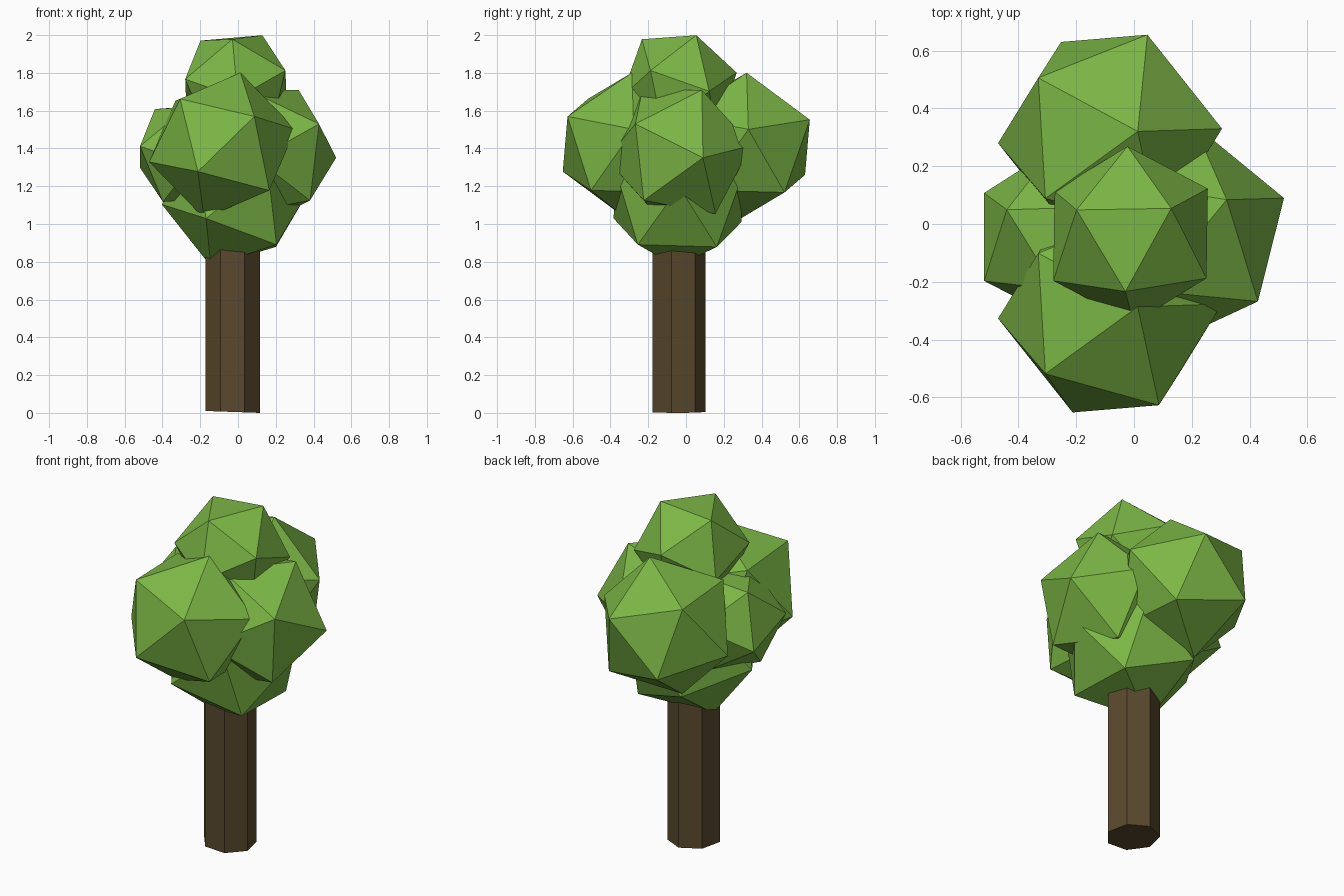
import bpy, bmesh, math
from mathutils import Vector, Matrix

if "Cube" in bpy.data.objects:
    bpy.data.objects.remove(bpy.data.objects["Cube"])


def material(name, color):
    m = bpy.data.materials.new(name)
    m.diffuse_color = (*color, 1)
    m.use_nodes = True
    m.node_tree.nodes["Principled BSDF"].inputs["Base Color"].default_value = m.diffuse_color
    return m


leaf = material("leaf_green", (0.20, 0.47, 0.06))
bark = material("bark_brown", (0.10, 0.066, 0.026))


def add_object(name, bm, mat):
    me = bpy.data.meshes.new(name)
    bm.to_mesh(me)
    bm.free()
    me.materials.append(mat)
    ob = bpy.data.objects.new(name, me)
    bpy.context.collection.objects.link(ob)
    return ob


def face_frame(a, b, c):
    """Rotation whose z is a face's outward direction and x points at corner c."""
    n = (a.normalized() + b.normalized() + c.normalized()).normalized()
    x = c - (a + b) / 2
    x = (x - n * x.dot(n)).normalized()
    return Matrix((x, n.cross(x), n)).transposed()


def clump(name, centre, radius, *corners):
    """Icosahedron turned so one face lies on the three given corners."""
    centre = Vector(centre)
    bm = bmesh.new()
    bmesh.ops.create_icosphere(bm, subdivisions=1, radius=radius)
    bm.faces.ensure_lookup_table()
    source = face_frame(*[v.co.copy() for v in bm.faces[0].verts])
    target = face_frame(*[Vector(p) - centre for p in corners])
    turn = (target @ source.transposed()).to_4x4()
    bm.transform(Matrix.Translation(centre) @ turn)
    return add_object(name, bm, leaf)


# Foliage clumps
clump("top_foliage", (-.012, -.037, 1.735), .313,
      (-.20, .05, 1.97), (.13, .05, 2.0), (-.03, -.23, 1.98))
front = clump("front_foliage", (-.083, -.302, 1.415), .398,
              (.02, -.285, 1.79), (-.31, -.51, 1.65), (.085, -.625, 1.57))
clump("right_foliage", (.152, -.038, 1.38), .39,
      (.52, .09, 1.35), (.32, .085, 1.71), (.43, -.27, 1.53))
clump("left_foliage", (-.257, -.037, 1.375), .309,
      (-.52, -.195, 1.41), (-.52, .105, 1.30), (-.44, .05, 1.61))
clump("lower_foliage", (-.008, -.04, 1.15), .398,
      (.21, -.25, .88), (.21, .16, .86), (-.14, -.05, .78))

# Back clump repeats the front one
back = front.copy()
back.name = "back_foliage"
back.location.y = .607
bpy.context.collection.objects.link(back)

# Seven-sided trunk with a slightly slanted foot
bm = bmesh.new()
bmesh.ops.create_cone(bm, cap_ends=True, segments=7, radius1=.147, radius2=.147, depth=1.0)
bm.transform(Matrix.Translation((-.027, -.043, .5))
             @ Matrix.Rotation(math.radians(37.7) - math.atan2(bm.verts[:][0].co.y, bm.verts[:][0].co.x), 4, 'Z'))
for v in bm.verts:
    if v.co.z < .5:
        v.co.z = .035 * (.117 - v.co.x)
add_object("trunk", bm, bark)
